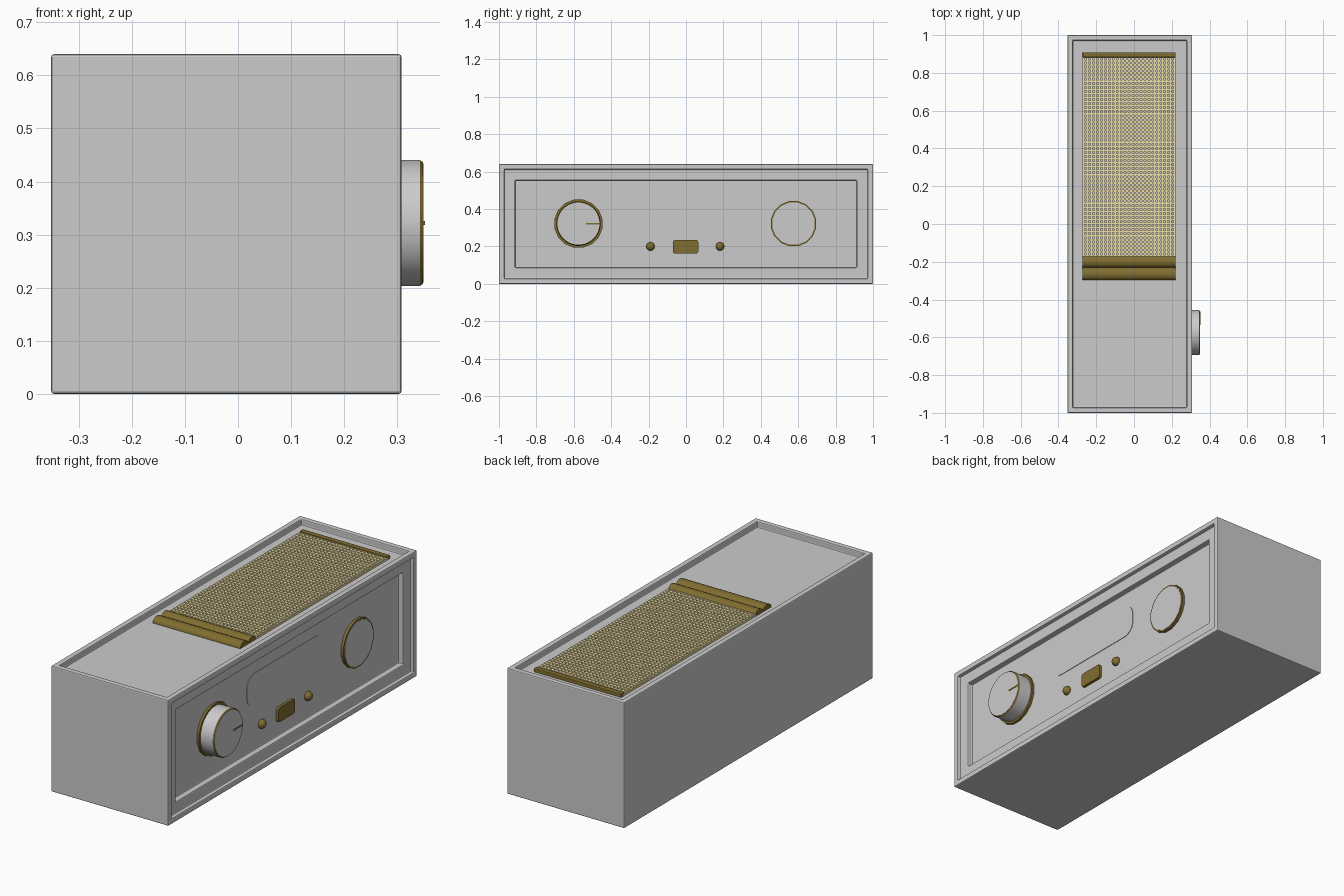
import bpy, bmesh, math
from mathutils import Matrix, Vector

if "Cube" in bpy.data.objects:
    bpy.data.objects.remove(bpy.data.objects["Cube"])


def mat(name, col):
    m = bpy.data.materials.new(name)
    m.diffuse_color = col
    m.use_nodes = True
    m.node_tree.nodes["Principled BSDF"].inputs["Base Color"].default_value = m.diffuse_color
    return m


BRASS = mat("brass", (0.22, 0.155, 0.03, 1))
CREAM = mat("cream_mesh", (0.85, 0.73, 0.38, 1))


def finish(name, bm, m=None, bevel=0, seg=2, smooth=False):
    bmesh.ops.recalc_face_normals(bm, faces=bm.faces)
    me = bpy.data.meshes.new(name)
    bm.to_mesh(me)
    bm.free()
    ob = bpy.data.objects.new(name, me)
    bpy.context.collection.objects.link(ob)
    if m:
        me.materials.append(m)
    if bevel:
        b = ob.modifiers.new("bevel", 'BEVEL')
        b.width, b.segments, b.limit_method = bevel, seg, 'ANGLE'
    if smooth:
        bpy.ops.object.select_all(action='DESELECT')
        ob.select_set(True)
        bpy.context.view_layer.objects.active = ob
        bpy.ops.object.shade_smooth_by_angle(angle=math.radians(35))
    return ob


def add_box(bm, lo, hi):
    lo, hi = Vector(lo), Vector(hi)
    bmesh.ops.create_cube(bm, size=1, matrix=Matrix.Translation((lo + hi) / 2)
                          @ Matrix.Diagonal((*(hi - lo), 1)))


def box(name, lo, hi, m=None, bevel=0):
    bm = bmesh.new()
    add_box(bm, lo, hi)
    return finish(name, bm, m, bevel)


def disc(name, y, z, x0, x1, r0, r1, m=None, sides=16):
    """Solid disc whose axis runs along x."""
    bm = bmesh.new()
    bmesh.ops.create_cone(bm, cap_ends=True, segments=sides, radius1=r0, radius2=r1, depth=x1 - x0,
                          matrix=Matrix.Translation(((x0 + x1) / 2, y, z))
                          @ Matrix.Rotation(math.pi / 2, 4, 'Y')
                          @ Matrix.Rotation(math.pi / sides, 4, 'Z'))
    return finish(name, bm, m, smooth=True)


def prism(name, pts, x0, x1, m=None, smooth=False):
    """Extrude a (y, z) outline along x."""
    bm = bmesh.new()
    f = bm.faces.new([bm.verts.new((x0, y, z)) for y, z in pts])
    ext = bmesh.ops.extrude_face_region(bm, geom=[f])["geom"]
    bmesh.ops.translate(bm, vec=(x1 - x0, 0, 0),
                        verts=[v for v in ext if isinstance(v, bmesh.types.BMVert)])
    return finish(name, bm, m, smooth=smooth)


def rounded(y, z, w, h, r, n=5):
    pts = []
    for k, (sy, sz) in enumerate(((1, 1), (-1, 1), (-1, -1), (1, -1))):
        for i in range(n + 1):
            a = math.pi / 2 * (k + i / n)
            pts.append((y + sy * (w / 2 - r) + r * math.cos(a),
                        z + sz * (h / 2 - r) + r * math.sin(a)))
    return pts


# Cabinet: box with a recessed top and a two-step recessed control face
bm = bmesh.new()
add_box(bm, (-0.352, -1, 0), (0.308, 1, 0.64))
bm.normal_update()


def recess(axis, margin, depth):
    face = max(bm.faces, key=lambda f: (round(f.normal.dot(axis), 3), f.calc_area()))
    bmesh.ops.inset_region(bm, faces=[face], thickness=margin)
    dup = bmesh.ops.extrude_discrete_faces(bm, faces=[face])["faces"][0]
    bmesh.ops.translate(bm, verts=dup.verts, vec=-axis * depth)
    bm.normal_update()


X, Z = Vector((1, 0, 0)), Vector((0, 0, 1))
recess(Z, 0.04, 0.03)
recess(X, 0.04, 0.018)
recess(X, 0.082, 0.028)
finish("cabinet", bm, bevel=0.005)

# Display plate on the control panel
PX = 0.262
prism("display_plate", rounded(0, 0.395, 0.61, 0.165, 0.06), PX - 0.01, PX + 0.003)

# Tuning knob: brass base ring, grey drum, brass rim, grey cap and pointer
KY, KZ = -0.575, 0.322
disc("knob_base_ring", KY, KZ, PX - 0.01, PX + 0.012, 0.131, 0.131, BRASS)
disc("knob_drum", KY, KZ, PX, 0.343, 0.119, 0.119, sides=32)
disc("knob_rim", KY, KZ, 0.343, 0.349, 0.119, 0.115, BRASS, 32)
disc("knob_cap", KY, KZ, 0.345, 0.350, 0.113, 0.113, sides=32)
box("knob_pointer", (0.345, -0.535, KZ - 0.004), (0.352, -0.462, KZ + 0.004), BRASS)

# Round dial on the other side
disc("dial_ring", 0.575, KZ, PX - 0.01, PX + 0.014, 0.123, 0.123, BRASS)
disc("dial_face", 0.575, KZ, PX, PX + 0.016, 0.115, 0.115)

# Centre button and two studs
prism("centre_button", rounded(-0.002, 0.198, 0.135, 0.073, 0.012, 3), PX - 0.01, PX + 0.014, BRASS)
for side, y in (("left", -0.19), ("right", 0.182)):
    bm = bmesh.new()
    bmesh.ops.create_uvsphere(bm, u_segments=16, v_segments=8, radius=0.023,
                              matrix=Matrix.Translation((PX + 0.004, y, 0.2)))
    finish(side + "_stud", bm, BRASS, smooth=True)

# Speaker grille on top: crossing wires
FZ = 0.61
GX0, GX1, GY0, GY1 = -0.272, 0.22, -0.17, 0.885
bm = bmesh.new()
NX, NY, W = 23, 49, 0.0055
for i in range(NX + 1):
    x = GX0 + W + (GX1 - GX0 - 2 * W) * i / NX
    add_box(bm, (x - W, GY0, FZ), (x + W, GY1, FZ + 0.010))
for j in range(NY + 1):
    y = GY0 + (GY1 - GY0) * j / NY
    add_box(bm, (GX0, y - W, FZ + 0.001), (GX1, y + W, FZ + 0.012))
finish("speaker_grille", bm, CREAM)

# Double-roll brass bar in front of the grille, thin strip behind it
prof = [(-0.297, FZ - 0.005)]
for c, r in ((-0.264, 0.033), (-0.199, 0.031)):
    for i in range(9):
        a = math.pi * (1 - i / 8)
        prof.append((c + r * math.cos(a), FZ + 0.002 + 0.024 * math.sin(a)))
prof.append((-0.168, FZ - 0.005))
prism("grille_front_bar", prof, GX0, GX1, BRASS, smooth=True)
box("grille_back_strip", (GX0, 0.882, FZ - 0.005), (GX1, 0.909, FZ + 0.018), BRASS, bevel=0.004)
